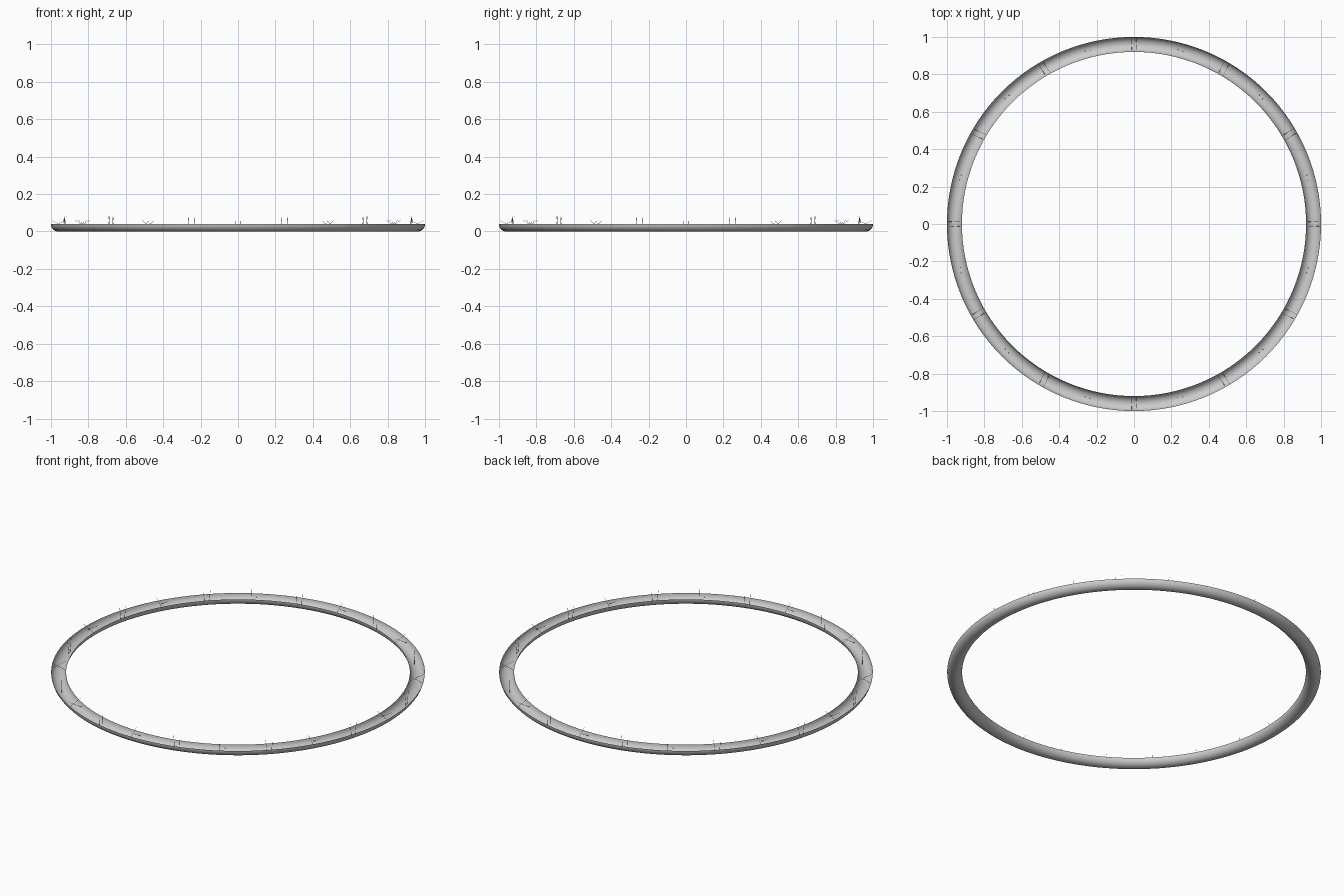
import bpy, bmesh, math
from mathutils import Vector, Matrix

if "Cube" in bpy.data.objects:
    bpy.data.objects.remove(bpy.data.objects["Cube"])

R, r = 0.96, 0.04          # ring radius, gutter section radius
SEG, ARC = 128, 14


def finish(bm, name):
    me = bpy.data.meshes.new(name)
    bm.to_mesh(me)
    bm.free()
    ob = bpy.data.objects.new(name, me)
    bpy.context.collection.objects.link(ob)
    bpy.context.view_layer.objects.active = ob
    ob.select_set(True)
    bpy.ops.object.shade_smooth_by_angle(angle=math.radians(40))
    ob.select_set(False)
    return ob


# open half-round ring: lower half of a tube, swept round z
bm = bmesh.new()
rows = []
for i in range(SEG):
    a = 2 * math.pi * i / SEG
    row = []
    for j in range(ARC + 1):
        t = math.pi + math.pi * j / ARC
        d = R + r * math.cos(t)
        row.append(bm.verts.new((d * math.cos(a), d * math.sin(a), r + r * math.sin(t))))
    rows.append(row)
for i in range(SEG):
    p, q = rows[i], rows[(i + 1) % SEG]
    for j in range(ARC):
        bm.faces.new((p[j], p[j + 1], q[j + 1], q[j]))
bmesh.ops.recalc_face_normals(bm, faces=bm.faces)
finish(bm, "half_round_ring")


def rod(bm, a, b, rad=0.0012):
    a, b = Vector(a), Vector(b)
    d = b - a
    m = Matrix.Translation((a + b) / 2) @ d.to_track_quat('Z', 'Y').to_matrix().to_4x4()
    bmesh.ops.create_cone(bm, cap_ends=True, segments=5, radius1=rad, radius2=rad * 0.5,
                          depth=d.length, matrix=m)


# hair-thin barbs every 15 degrees: splayed pairs alternate with upright pairs
bm = bmesh.new()
for k in range(24):
    a = math.radians(15 * k)
    rad, tan = Vector((math.cos(a), math.sin(a), 0)), Vector((-math.sin(a), math.cos(a), 0))

    def at(u, v, z):
        return rad * (R + u) + tan * v + Vector((0, 0, z))

    for s in (-1, 1):
        if k % 2 == 0:
            rod(bm, at(-s * 0.03, s * 0.012, 0.022), at(s * 0.038, s * 0.016, 0.062))
        else:
            rod(bm, at(0, s * 0.012, 0.002), at(s * 0.004, s * 0.018, 0.08))
finish(bm, "thin_barbs")
